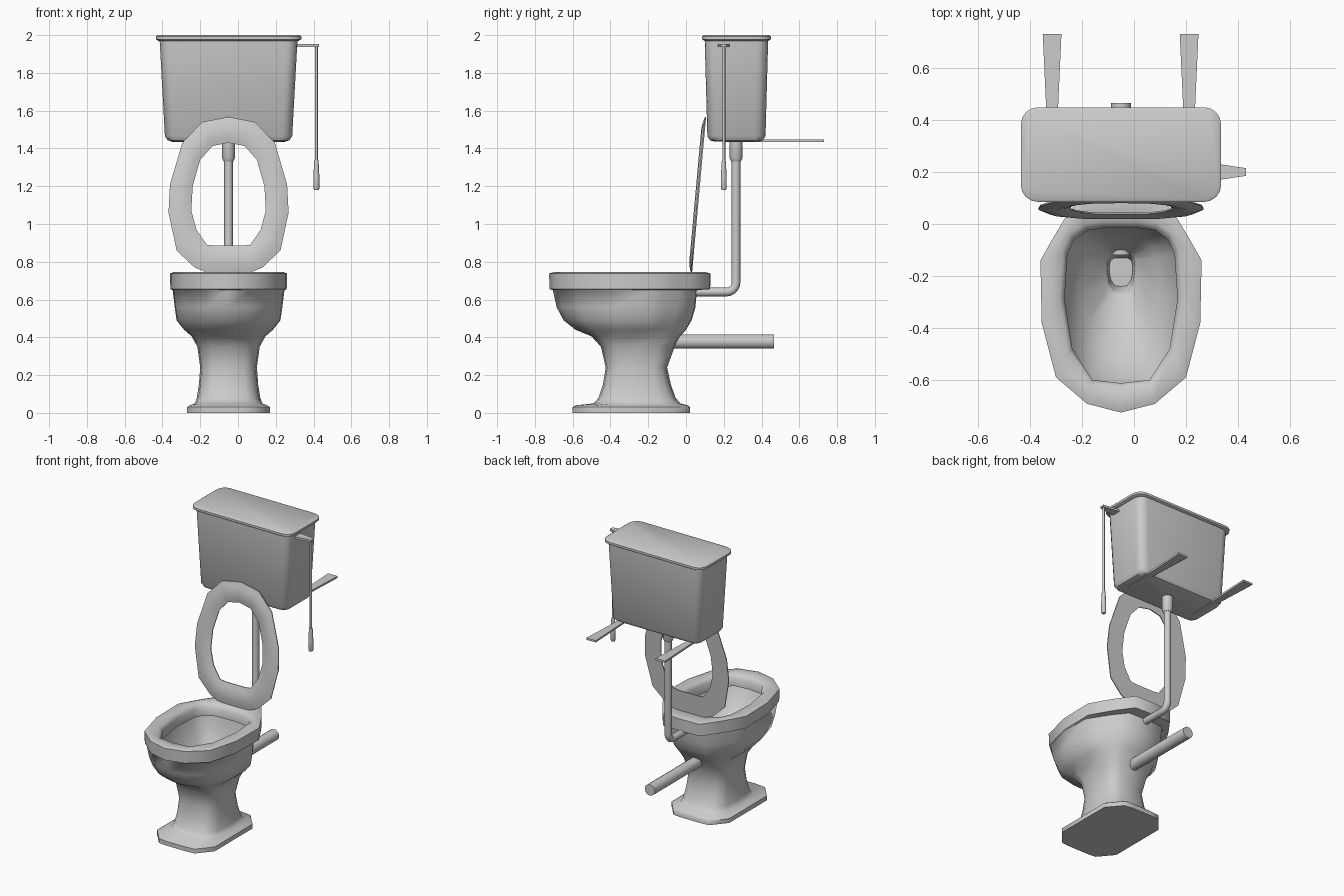
import bpy, bmesh, math
from mathutils import Vector

if "Cube" in bpy.data.objects:
    bpy.data.objects.remove(bpy.data.objects["Cube"])

CX = -0.05  # centre line of the fixture


def loft(name, rings, angle=50, cap=True, closed=False):
    """Skin a list of equal-length point rings."""
    bm = bmesh.new()
    rows = [[bm.verts.new(p) for p in r] for r in rings]
    n = len(rows[0])
    pairs = list(zip(rows, rows[1:])) + ([(rows[-1], rows[0])] if closed else [])
    for a, b in pairs:
        for i in range(n):
            j = (i + 1) % n
            bm.faces.new((a[i], a[j], b[j], b[i]))
    if cap and not closed:
        bm.faces.new(rows[0][::-1])
        bm.faces.new(rows[-1])
    bmesh.ops.recalc_face_normals(bm, faces=bm.faces)
    me = bpy.data.meshes.new(name)
    bm.to_mesh(me)
    bm.free()
    ob = bpy.data.objects.new(name, me)
    bpy.context.collection.objects.link(ob)
    bpy.ops.object.select_all(action='DESELECT')
    ob.select_set(True)
    bpy.context.view_layer.objects.active = ob
    bpy.ops.object.shade_smooth_by_angle(angle=math.radians(angle))
    return ob


def whole(half):
    """Mirror a half outline into a closed loop."""
    return half + [(-x, y) for x, y in half[-2:0:-1]]


def tube(name, path, sides=12):
    """Round tube along (point, radius) stations lying in a plane of constant x."""
    pts = [Vector(p) for p, r in path]
    side = Vector((1, 0, 0))
    rings = []
    for k, (p, r) in enumerate(path):
        d = (pts[min(k + 1, len(pts) - 1)] - pts[max(k - 1, 0)]).normalized()
        up = d.cross(side)
        rings.append([pts[k] + r * (math.cos(t) * side + math.sin(t) * up)
                      for t in (2 * math.pi * i / sides for i in range(sides))])
    return loft(name, rings)


def norm(half):
    """Scale a half outline to width 1 and depth 0..1."""
    w = max(x for x, y in half)
    y0, y1 = half[0][1], half[-1][1]
    return [(x / w, (y - y0) / (y1 - y0)) for x, y in half]


# Pan outlines, half only, front to back
spow = lambda v, e: math.copysign(abs(v) ** e, v)
shape = {
    'rim': norm([(0, -.725), (.13, -.692), (.25, -.59), (.305, -.38), (.31, -.14),
                 (.265, -.06), (.217, .02), (.14, .125), (0, .13)]),
    'hole': norm([(0, -.612), (.11, -.6), (.187, -.48), (.217, -.29), (.206, -.115),
                  (.18, -.06), (.13, -.025), (.07, -.016), (0, -.015)]),
    'stem': [(spow(math.sin(math.pi * i / 8), .6) if 0 < i < 8 else 0,
              (1 - spow(math.cos(math.pi * i / 8), .6)) / 2) for i in range(9)],
    'foot': [(0, 0), (.35, 0), (.62, .01), (1, .17), (1, .5), (1, .83), (.62, .99), (.35, 1), (0, 1)],
}


def section(kind, z, w, yf, yb):
    return [(CX + x * w, yf + v * (yb - yf), z) for x, v in whole(shape[kind])]


# Pan: foot, stem, bowl, rim and inside in one skin
loft('pan', [section(*s) for s in [
    ('foot', 0, .22, -.6, .02), ('foot', .03, .22, -.6, .02), ('foot', .04, .205, -.585, .01),
    ('stem', .05, .178, -.49, -.03), ('stem', .08, .168, -.463, -.055),
    ('stem', .15, .157, -.44, -.08), ('stem', .24, .15, -.425, -.1),
    ('stem', .35, .165, -.45, -.06), ('stem', .405, .195, -.5, -.03),
    ('rim', .44, .235, -.585, .0), ('rim', .49, .275, -.648, .03),
    ('rim', .56, .285, -.685, .05), ('rim', .65, .296, -.705, .058),
    ('rim', .655, .308, -.722, .128), ('rim', .738, .31, -.725, .13),
    ('rim', .745, .29, -.7, .105),
    ('hole', .742, .235, -.635, .01), ('hole', .72, .217, -.612, -.015),
    ('hole', .66, .217, -.612, -.015), ('hole', .655, .235, -.63, -.005),
    ('hole', .57, .215, -.59, -.02), ('hole', .47, .15, -.48, -.06),
    ('hole', .4, .06, -.275, -.11), ('hole', .385, .052, -.26, -.115),
    ('hole', .3, .045, -.24, -.13)]], angle=55)

# Raised seat: a thin ring leaning back, domed at the front
outer = whole([(0, .738), (.12, .745), (.18, .77), (.275, .86), (.318, 1.06),
               (.31, 1.21), (.245, 1.43), (.14, 1.54), (0, 1.567)])
inner = whole([(0, .885), (.07, .885), (.115, .89), (.17, .97), (.197, 1.07),
               (.19, 1.2), (.15, 1.34), (.085, 1.413), (0, 1.43)])


def seat_ring(t, bump):
    return [(CX + a[0] + t * (b[0] - a[0]),
             .032 + .09 * (a[1] + t * (b[1] - a[1]) - .74) - bump,
             a[1] + t * (b[1] - a[1])) for a, b in zip(outer, inner)]


loft('seat', [seat_ring(*s) for s in [
    (0, 0), (0, .006), (.25, .016), (.5, .02), (.75, .016), (1, .006), (1, 0)]],
    angle=50, closed=True)


# Cistern and lid: stacked rounded rectangles
def round_rect(z, hx, hy, r, cy=.267):
    pts = []
    for k, (sx, sy) in enumerate([(1, 1), (-1, 1), (-1, -1), (1, -1)]):
        for i in range(5):
            t = math.pi / 2 * (k + i / 4)
            pts.append((CX + sx * (hx - r) + r * math.cos(t),
                        cy + sy * (hy - r) + r * math.sin(t), z))
    return pts


loft('cistern', [round_rect(*s) for s in [
    (1.437, .3, .118, .03), (1.443, .322, .14, .045), (1.465, .337, .154, .055),
    (1.975, .365, .168, .06)]], angle=40)
loft('cistern_lid', [round_rect(*s) for s in [
    (1.97, .372, .17, .06), (1.978, .385, .182, .065), (1.993, .385, .182, .065),
    (2.0, .375, .172, .06)]], angle=40)

# Wall brackets, widening towards the wall
for label, x in (('left', -.315), ('right', .212)):
    loft(label + '_bracket', [
        [(x + sx * w, y, z) for sx, z in ((-1, 1.435), (1, 1.435), (1, 1.448), (-1, 1.448))]
        for y, w in ((.21, .012), (.45, .023), (.73, .036))], angle=20)

# Flush pipe with elbow, and its collar under the cistern
bend = [((CX, .215 + .05 * math.cos(t), .69 - .05 * math.sin(t)), .023)
        for t in (math.pi / 2 * i / 5 for i in range(6))]
tube('flush_pipe', [((CX, .265, 1.4), .023)] + bend + [((CX, .03, .64), .023)])
tube('pipe_collar', [((CX, .265, 1.445), .035), ((CX, .265, 1.35), .035),
                     ((CX, .265, 1.33), .025)])

# Waste pipe
tube('waste_pipe', [((CX, -.12, .378), .039), ((CX, .465, .378), .039)], sides=10)

# Flush lever, pull chain and handle
loft('flush_lever', [
    [(x, .2 + sy * w, z) for sy, z in ((-1, 1.938), (1, 1.938), (1, 1.952), (-1, 1.952))]
    for x, w in ((.29, .032), (.335, .029), (.43, .015))], angle=20)
tube('pull_chain', [((.415, .2, 1.945), .008), ((.415, .2, 1.33), .008)], sides=8)
tube('pull_handle', [((.415, .2, 1.34), .01), ((.415, .2, 1.325), .012),
                     ((.415, .2, 1.25), .016), ((.415, .2, 1.19), .016),
                     ((.415, .2, 1.18), .012)], sides=10)
